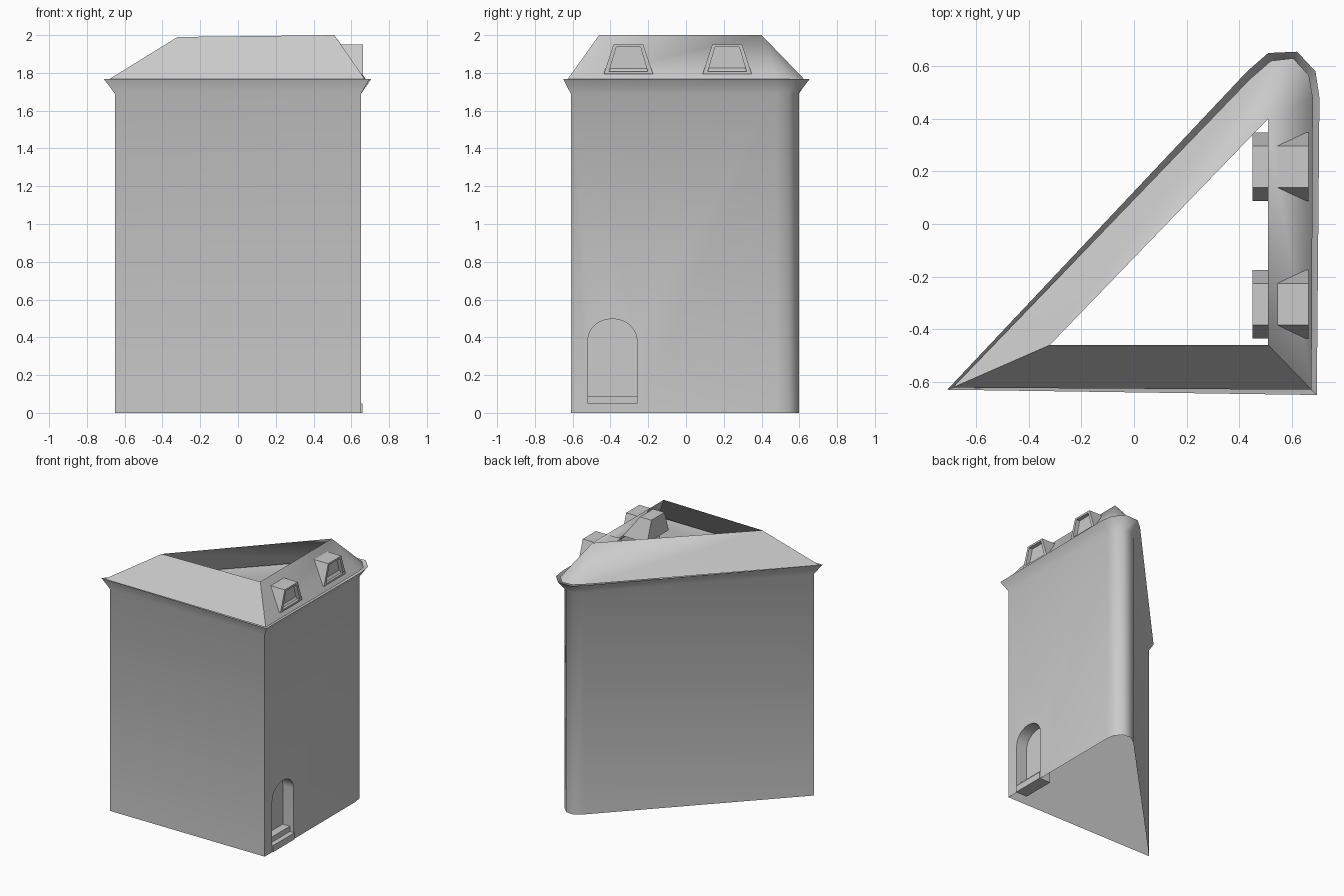
import bpy, bmesh, math

cube = bpy.data.objects.get("Cube")
if cube:
    bpy.data.objects.remove(cube, do_unlink=True)

GREY = bpy.data.materials.new("plaster grey")
GREY.use_nodes = True
GREY.diffuse_color = (.6, .6, .6, 1)
GREY.node_tree.nodes["Principled BSDF"].inputs["Base Color"].default_value = (.6, .6, .6, 1)


def loft(name, rings, caps=True):
    """Skin a list of equal-length rings of 3D points."""
    bm = bmesh.new()
    loops = [[bm.verts.new(p) for p in ring] for ring in rings]
    n = len(rings[0])
    for a, b in zip(loops, loops[1:]):
        for i in range(n):
            j = (i + 1) % n
            bm.faces.new((a[i], a[j], b[j], b[i]))
    if caps:
        bm.faces.new(loops[0][::-1])
        bm.faces.new(loops[-1])
    bmesh.ops.remove_doubles(bm, verts=bm.verts, dist=0.0001)
    bmesh.ops.recalc_face_normals(bm, faces=bm.faces)
    me = bpy.data.meshes.new(name)
    bm.to_mesh(me)
    bm.free()
    me.materials.append(GREY)
    ob = bpy.data.objects.new(name, me)
    bpy.context.collection.objects.link(ob)
    return ob


def activate(ob):
    bpy.ops.object.select_all(action='DESELECT')
    ob.select_set(True)
    bpy.context.view_layer.objects.active = ob


def smooth(ob, degrees):
    activate(ob)
    bpy.ops.object.shade_smooth_by_angle(angle=math.radians(degrees))


def at_z(points, z):
    return [(x, y, z) for x, y in points]


def at_x(points, x):
    return [(x, y, z) for y, z in points]


# Plan outlines: triangular with one rounded corner
WALL = [(-.652, -.61), (.652, -.61), (.652, .48), (.642, .545), (.595, .594), (.53, .598), (.472, .555)]
EAVE = [(-.71, -.63), (.695, -.65), (.705, .48), (.69, .58), (.62, .655), (.51, .65), (.43, .58)]
BASE = [(-.69, -.622), (.675, -.63), (.68, .48), (.665, .565), (.605, .63), (.52, .62), (.44, .55)]
RIM = [(-.32, -.46, 1.99), (.51, -.46, 2)] + [(.51, .40, 2)] * 5

# Walls with flared cornice
walls = loft("walls", [at_z(WALL, 0), at_z(WALL, 1.69), at_z(EAVE, 1.767)])

# Arched doorway niche cut from the right-hand wall
arch = [(-.52, -.1), (-.26, -.1)]
for i in range(13):
    a = math.pi * i / 12
    arch.append((-.39 + .13 * math.cos(a), .385 + .113 * math.sin(a)))
cutter = loft("doorway_cutter", [at_x(arch, .56), at_x(arch, .8)])
mod = walls.modifiers.new("doorway", 'BOOLEAN')
mod.operation = 'DIFFERENCE'
mod.solver = 'EXACT'
mod.object = cutter
activate(walls)
bpy.ops.object.modifier_apply(modifier=mod.name)
bpy.data.objects.remove(cutter, do_unlink=True)

# Leave the shell open at top and bottom
bm = bmesh.new()
bm.from_mesh(walls.data)
ends = [f for f in bm.faces if abs(f.normal.z) > .99
        and (f.calc_center_median().z < .01 or f.calc_center_median().z > 1.7)]
bmesh.ops.delete(bm, geom=ends, context='FACES')
bm.to_mesh(walls.data)
bm.free()
smooth(walls, 60)

# Door steps inside the niche
for name, front, top in (("lower_step", .658, .05), ("upper_step", .62, .09)):
    side = [(-.52, 0), (-.26, 0), (-.26, top), (-.52, top)]
    loft(name, [at_x(side, .56), at_x(side, front)])

# Sloping roof, open at the top, resting inside the cornice
roof = loft("roof", [at_z(BASE, 1.762), RIM], caps=False)
smooth(roof, 50)


# Dormers with recessed windows
def trapezoid(cy, bottom, top, z0, z1):
    return [(cy - bottom, z0), (cy + bottom, z0), (cy + top, z1), (cy - top, z1)]


for name, cy in (("front_dormer", -.305), ("back_dormer", .218)):
    outer = trapezoid(cy, .13, .079, 1.795, 1.95)
    inner = trapezoid(cy, .102, .064, 1.808, 1.936)
    loft(name, [at_x(outer, .45), at_x(outer, .663), at_x(inner, .663), at_x(inner, .633)])
